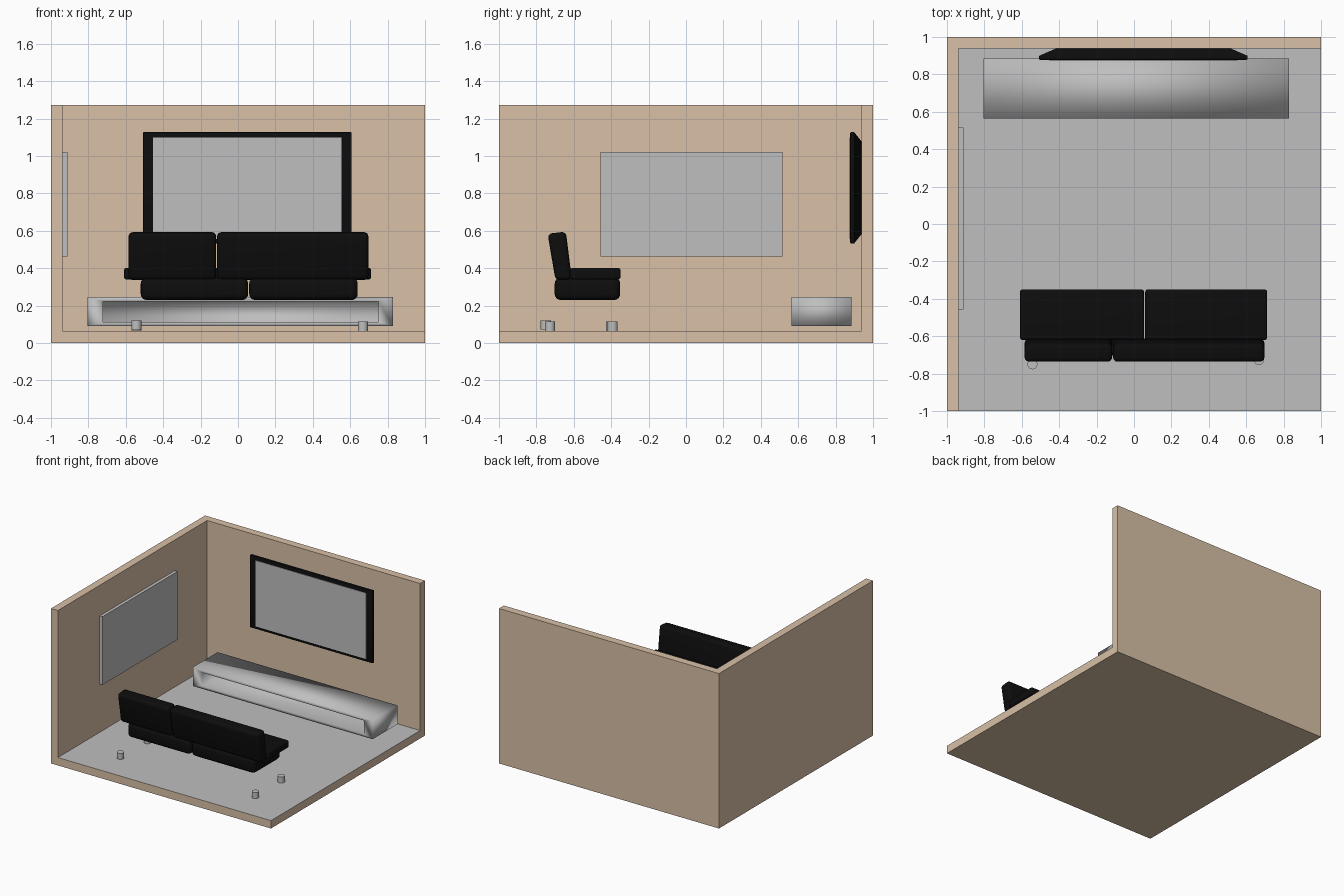
import bpy, bmesh, math
from mathutils import Vector

if "Cube" in bpy.data.objects:
    bpy.data.objects.remove(bpy.data.objects["Cube"])


def mat(name, rgb):
    m = bpy.data.materials.new(name)
    m.diffuse_color = (*rgb, 1)
    m.use_nodes = True
    m.node_tree.nodes["Principled BSDF"].inputs["Base Color"].default_value = m.diffuse_color
    return m


TAN = mat("tan wall", (0.686, 0.527, 0.381))
GREY = mat("light grey", (0.52, 0.52, 0.52))
BLACK = mat("black", (0.004, 0.004, 0.004))


def finish(bm, name, *mats):
    bmesh.ops.recalc_face_normals(bm, faces=bm.faces[:])
    me = bpy.data.meshes.new(name)
    bm.to_mesh(me)
    bm.free()
    ob = bpy.data.objects.new(name, me)
    bpy.context.collection.objects.link(ob)
    for m in mats:
        me.materials.append(m)
    return ob


def loft(name, rings, *mats):
    """Skin two rings of points into a closed solid."""
    bm = bmesh.new()
    a, b = [[bm.verts.new(p) for p in r] for r in rings[:2]]
    n = len(a)
    bm.faces.new(a)
    bm.faces.new(b)
    for i in range(n):
        j = (i + 1) % n
        bm.faces.new((a[i], a[j], b[j], b[i]))
    return finish(bm, name, *mats)


def prism(name, x0, x1, yz, *mats):
    """Extrude a side profile along x."""
    return loft(name, [[(x, y, z) for y, z in yz] for x in (x0, x1)], *mats)


def box(name, x0, x1, y0, y1, z0, z1, *mats):
    return prism(name, x0, x1, [(y0, z0), (y1, z0), (y1, z1), (y0, z1)], *mats)


def soften(ob, r, seg=4):
    m = ob.modifiers.new("round", 'BEVEL')
    m.width, m.segments = r, seg
    m.limit_method = 'NONE'
    for p in ob.data.polygons:
        p.use_smooth = True
    bpy.context.view_layer.objects.active = ob
    ob.select_set(True)
    bpy.ops.object.modifier_apply(modifier=m.name)
    bpy.ops.object.shade_smooth_by_angle(angle=math.radians(40))
    ob.select_set(False)


# Room shell: the floor's upper face is grey
floor = box("floor", -1, 1, -1, 1, 0, 0.065, TAN, GREY)
for p in floor.data.polygons:
    p.material_index = int(p.normal.z > 0.5)
box("left_wall", -1, -0.937, -1, 1, 0.065, 1.273, TAN)
box("back_wall", -0.937, 1, 0.937, 1, 0.065, 1.273, TAN)

# Panel on the left wall
box("wall_panel", -0.937, -0.911, -0.458, 0.517, 0.462, 1.022, GREY)


# Television: front slab, tapered rear, screen plate
def rect(x0, x1, z0, z1, y):
    return [(x0, y, z0), (x1, y, z0), (x1, y, z1), (x0, y, z1)]


tv = box("television_frame", -0.508, 0.608, 0.878, 0.902, 0.532, 1.128, BLACK)
soften(tv, 0.006, 2)
loft("television_back", [rect(-0.506, 0.606, 0.534, 1.126, 0.90),
                         rect(-0.42, 0.52, 0.58, 1.08, 0.937)], BLACK)
box("television_screen", -0.455, 0.553, 0.874, 0.88, 0.556, 1.098, GREY)

# Low console with an open front shelf, smooth shaded all over
bm = bmesh.new()
outer_f = [bm.verts.new(p) for p in rect(-0.805, 0.828, 0.09, 0.246, 0.565)]
outer_b = [bm.verts.new(p) for p in rect(-0.805, 0.828, 0.09, 0.246, 0.885)]
inner_f = [bm.verts.new(p) for p in rect(-0.722, 0.752, 0.112, 0.222, 0.565)]
inner_b = [bm.verts.new(p) for p in rect(-0.722, 0.752, 0.112, 0.222, 0.80)]
for ra, rb in ((outer_b, outer_f), (outer_f, inner_f), (inner_f, inner_b)):
    for i in range(4):
        j = (i + 1) % 4
        bm.faces.new((ra[i], ra[j], rb[j], rb[i]))
bm.faces.new(outer_b)
bm.faces.new(inner_b)
console = finish(bm, "console", GREY)
for p in console.data.polygons:
    p.use_smooth = True

# Sofa: base blocks, seat cushions, leaning back cushions
for side, x0, x1 in (("left", -0.52, 0.054), ("right", 0.06, 0.64)):
    soften(box(f"sofa_base_{side}", x0, x1, -0.702, -0.352, 0.23, 0.35, BLACK), 0.032)
for side, x0, x1 in (("left", -0.61, 0.054), ("right", 0.06, 0.712)):
    soften(box(f"seat_cushion_{side}", x0, x1, -0.62, -0.35, 0.34, 0.402, BLACK), 0.014)
back_profile = [(-0.698, 0.337), (-0.61, 0.337), (-0.642, 0.596), (-0.74, 0.584)]
for side, x0, x1 in (("left", -0.585, -0.117), ("right", -0.112, 0.697)):
    soften(prism(f"back_cushion_{side}", x0, x1, back_profile, BLACK), 0.024)

# Sofa feet
feet = {"back_left": (-0.543, -0.75, 0.072), "front_left": (-0.543, -0.401, 0.067),
        "back_right": (0.668, -0.727, 0.065), "front_right": (0.668, -0.392, 0.065)}
for key, (x, y, z) in feet.items():
    bm = bmesh.new()
    bmesh.ops.create_cone(bm, cap_ends=True, segments=24, radius1=0.027,
                          radius2=0.027, depth=0.049)
    bmesh.ops.translate(bm, verts=bm.verts[:], vec=Vector((x, y, z + 0.0245)))
    foot = finish(bm, f"sofa_foot_{key}", GREY)
    for p in foot.data.polygons:
        p.use_smooth = True
    bpy.context.view_layer.objects.active = foot
    foot.select_set(True)
    bpy.ops.object.shade_smooth_by_angle(angle=math.radians(40))
    foot.select_set(False)
